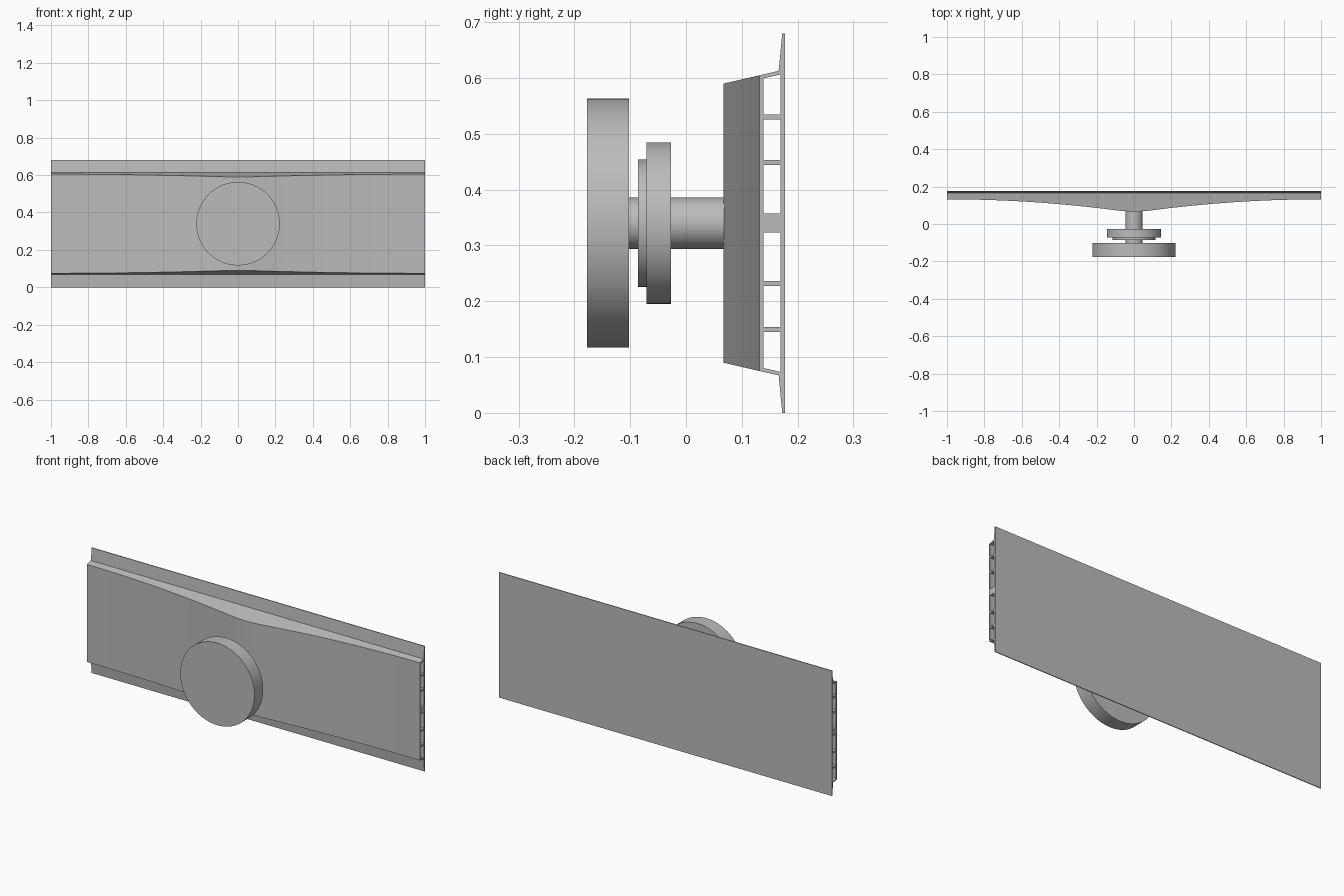
import bpy, bmesh, math
from mathutils import Matrix

cube = bpy.data.objects.get("Cube")
if cube:
    bpy.data.objects.remove(cube, do_unlink=True)

grey = bpy.data.materials.new("plain_grey")
grey.use_nodes = True
COLOUR = (0.5, 0.5, 0.5, 1)
grey.diffuse_color = COLOUR
grey.node_tree.nodes["Principled BSDF"].inputs["Base Color"].default_value = COLOUR

MID = 0.34      # height of the centre line
BACK = 0.1745   # rear of the hollow beam
END_Y, CENTRE_Y = 0.132, 0.067
ROUND = 0.1     # half width of the rounded crest
SLOPE = 0.23    # taper of the upper and lower walls


def add_object(name, bm):
    bmesh.ops.recalc_face_normals(bm, faces=bm.faces)
    mesh = bpy.data.meshes.new(name)
    bm.to_mesh(mesh)
    bm.free()
    mesh.materials.append(grey)
    obj = bpy.data.objects.new(name, mesh)
    bpy.context.collection.objects.link(obj)
    bpy.ops.object.select_all(action='DESELECT')
    obj.select_set(True)
    bpy.context.view_layer.objects.active = obj
    bpy.ops.object.shade_smooth_by_angle(angle=math.radians(12))
    return obj


def front_y(x):
    """Depth of the bowed front face, with a softly rounded crest."""
    a = abs(x)
    if a < ROUND:
        a = a * a / (2 * ROUND) + ROUND / 2
    peak = (1 - ROUND / 2) ** 2
    return END_Y - (END_Y - CENTRE_Y) * (1 - a) ** 2 / peak


def wall(y):
    """Half height of the tapered outer wall at depth y."""
    return 0.265 + SLOPE * (y - END_Y)


def section(x):
    """Outer outline and six cavities, as loops of (y, z)."""
    f = front_y(x)
    upper = [(f, wall(f)), (0.166, wall(0.166)), (0.1725, MID), (BACK, MID)]
    outer = [(y, MID + h) for y, h in upper]
    outer += [(y, MID - h) for y, h in reversed(upper)]
    loops = [outer]
    y0, y1 = 0.139, 0.169
    t = 0.007
    for side in (1, -1):
        for low, high in ((0.017, 0.104), (0.113, 0.186), (0.195, None)):
            h0 = high or wall(y0) - t
            h1 = high or wall(y1) - t
            hole = [(y0, low), (y0, h0), (y1, h1), (y1, low)]
            loops.append([(y, MID + side * h) for y, h in hole])
    return loops


# Hollow beam: sweep the section along x, then cap both ends around the cavities
bm = bmesh.new()
steps = 80
stations = []
for i in range(steps + 1):
    x = -1 + 2 * i / steps
    stations.append([[bm.verts.new((x, y, z)) for y, z in loop] for loop in section(x)])
for s0, s1 in zip(stations, stations[1:]):
    for a, b in zip(s0, s1):
        for j in range(len(a)):
            k = (j + 1) % len(a)
            bm.faces.new((a[j], a[k], b[k], b[j]))
for station in (stations[0], stations[-1]):
    edges = [bm.edges.get((loop[j - 1], loop[j])) for loop in station for j in range(len(loop))]
    bmesh.ops.triangle_fill(bm, edges=edges, use_beauty=True, normal=(1, 0, 0))
add_object("hollow_beam", bm)

# Thin sheet over the whole back
bm = bmesh.new()
thick = 0.0025
bmesh.ops.create_cube(bm, size=1, matrix=Matrix.Translation((0, BACK + thick / 2, MID))
                      @ Matrix.Diagonal((2, thick, 2 * MID, 1)))
add_object("back_sheet", bm)


# Round parts on the front-to-back axis
def disc(name, radius, y0, y1):
    bm = bmesh.new()
    bmesh.ops.create_cone(bm, cap_ends=True, segments=96, radius1=radius, radius2=radius,
                          depth=y1 - y0, matrix=Matrix.Translation((0, (y0 + y1) / 2, MID))
                          @ Matrix.Rotation(math.pi / 2, 4, 'X'))
    add_object(name, bm)


disc("front_disc", 0.223, -0.177, -0.102)
disc("small_collar", 0.114, -0.086, -0.071)
disc("large_collar", 0.145, -0.071, -0.027)
disc("shaft", 0.046, -0.102, 0.072)
